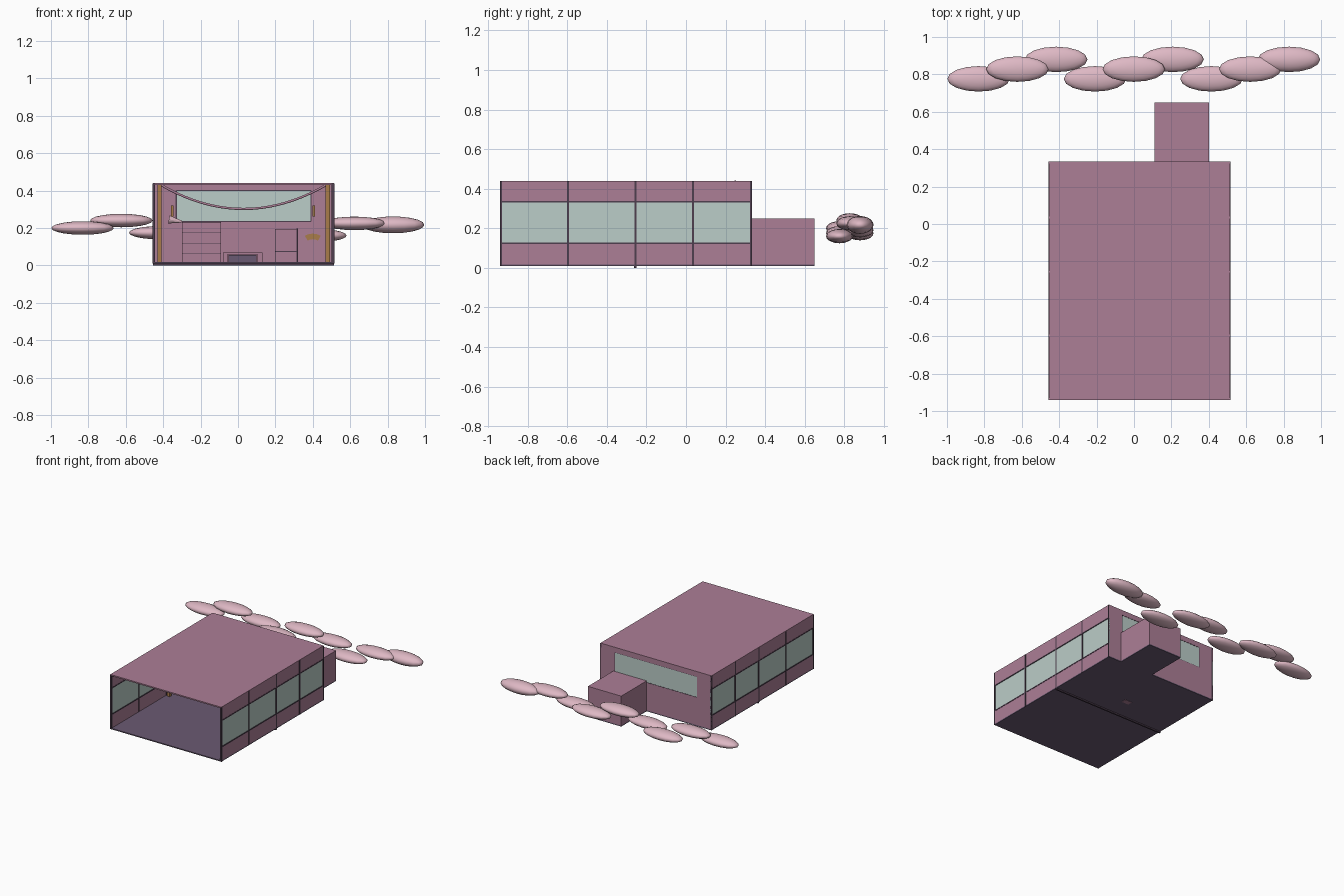
import bpy, bmesh, math
from mathutils import Vector

cube = bpy.data.objects.get("Cube")
if cube:
    bpy.data.objects.remove(cube, do_unlink=True)


def material(name, rgb):
    lin = [((c / 255 + 0.055) / 1.055) ** 2.4 for c in rgb] + [1]
    m = bpy.data.materials.new(name)
    m.use_nodes = True
    m.diffuse_color = lin
    m.node_tree.nodes["Principled BSDF"].inputs["Base Color"].default_value = lin
    return m


MAUVE = material("mauve wall", (172, 126, 150))
GLASS = material("pale glass", (187, 205, 200))
DARK = material("dark plum frame", (78, 62, 78))
FLOOR = material("purple floor", (106, 90, 114))
GOLD = material("ochre wood", (168, 124, 74))
PINK = material("cloud pink", (222, 184, 196))


def finish(name, bm, mat):
    mesh = bpy.data.meshes.new(name)
    bm.to_mesh(mesh)
    bm.free()
    mesh.materials.append(mat)
    obj = bpy.data.objects.new(name, mesh)
    bpy.context.collection.objects.link(obj)
    return obj


def box(name, x, y, z, mat):
    """Box from (min, max) pairs on each axis."""
    bm = bmesh.new()
    bmesh.ops.create_cube(bm, size=1)
    for v in bm.verts:
        v.co = [(r[0] + r[1]) / 2 + c * (r[1] - r[0]) for c, r in zip(v.co, (x, y, z))]
    return finish(name, bm, mat)


# Room extents
X0, X1, Y0, Y1, Z0, Z1 = -0.455, 0.513, -0.94, 0.333, 0.018, 0.44
SILL, HEAD, T = 0.125, 0.333, 0.01

box("floor", (X0, X1), (Y0, Y1), (0.01, Z0), FLOOR)
box("roof", (X0, X1), (Y0, Y1), (Z1 - T, Z1), MAUVE)
box("floor_beam", (X0, X1), (-0.262, -0.25), (0, 0.012), DARK)

# Side walls: solid bands, a glass strip and dark framing
for side, xa, xb in (("right", X0, X0 + T), ("left", X1 - T, X1)):
    box(side + "_lower_wall", (xa, xb), (Y0, Y1), (Z0, SILL), MAUVE)
    box(side + "_upper_wall", (xa, xb), (Y0, Y1), (HEAD, Z1 - T), MAUVE)
    box(side + "_glass", (xa + 0.002, xb - 0.002), (Y0, Y1), (SILL, HEAD), GLASS)
    frame = (xa - 0.002, xb + 0.002)
    for i, z in enumerate((SILL, HEAD)):
        box(f"{side}_rail_{i}", frame, (Y0, Y1), (z - 0.004, z + 0.004), DARK)
    for i, y in enumerate((Y0 + 0.004, -0.596, -0.255, 0.035, Y1 - 0.005)):
        box(f"{side}_mullion_{i}", frame, (y - 0.005, y + 0.005), (Z0 - 0.008, Z1 - 0.002), DARK)

# Back wall around its window
WX0, WX1, WZ0, WZ1 = -0.33, 0.39, 0.235, 0.40
back = (Y1 - T, Y1)
box("back_wall_low", (X0, X1), back, (Z0, WZ0), MAUVE)
box("back_wall_high", (X0, X1), back, (WZ1, Z1 - T), MAUVE)
box("back_wall_right", (X0, WX0), back, (WZ0, WZ1), MAUVE)
box("back_wall_left", (WX1, X1), back, (WZ0, WZ1), MAUVE)
box("back_glass", (WX0, WX1), (Y1 - 0.008, Y1 - 0.002), (WZ0, WZ1), GLASS)
trim = (Y1 - T - 0.003, Y1 - 0.001)
for i, z in enumerate((WZ0, WZ1)):
    box(f"back_window_rail_{i}", (WX0, WX1), trim, (z - 0.003, z + 0.003), DARK)
for i, x in enumerate((WX0, WX1)):
    box(f"back_window_stile_{i}", (x - 0.003, x + 0.003), trim, (WZ0, WZ1), DARK)

# Rear annex
box("annex", (0.11, 0.40), (Y1, 0.65), (Z0, 0.25), MAUVE)
box("annex_floor", (0.11, 0.40), (Y1, 0.65), (0.01, Z0), FLOOR)

# Inner posts
for name, x in (("right_post", -0.42), ("left_post", 0.48)):
    box(name, (x - 0.011, x + 0.011), (-0.266, -0.244), (Z0, Z1 - T), GOLD)

# Chest of drawers against the back wall
box("chest", (-0.30, -0.09), (0.22, Y1 - T), (Z0, 0.23), MAUVE)
for i in range(4):
    z = 0.063 + 0.056 * i
    box(f"chest_groove_{i}", (-0.30, -0.09), (0.217, 0.221), (z - 0.002, z + 0.002), DARK)

# Cabinet
box("cabinet", (0.197, 0.315), (0.24, Y1 - T), (Z0, 0.195), MAUVE)
box("cabinet_edge", (0.312, 0.322), (0.235, Y1 - T), (Z0, 0.198), DARK)
box("cabinet_groove", (0.197, 0.315), (0.237, 0.241), (0.073, 0.078), DARK)

# Low table with a cushion block beneath
box("table_top", (-0.08, 0.13), (-0.14, -0.02), (0.058, 0.07), MAUVE)
for i, x in enumerate((-0.08, 0.105)):
    box(f"table_leg_{i}", (x, x + 0.025), (-0.14, -0.02), (Z0, 0.058), MAUVE)
box("table_cushion", (-0.05, 0.10), (-0.12, -0.04), (Z0, 0.056), FLOOR)
box("floor_inset", (-0.03, 0.03), (-0.10, -0.06), (0.008, 0.0105), MAUVE)

# Wall disc with a painted fan
bm = bmesh.new()
bmesh.ops.create_cone(bm, cap_ends=True, segments=32, radius1=0.057, radius2=0.057, depth=0.008)
disc = finish("wall_disc", bm, MAUVE)
disc.rotation_euler.x = math.pi / 2
disc.location = (0.40, Y1 - T - 0.004, 0.155)
bm = bmesh.new()
rows = []
for r in (0.055, 0.085):
    rows.append([bm.verts.new((0.40 + r * math.sin(a), Y1 - T - 0.01, 0.085 + r * math.cos(a)))
                 for a in [math.radians(d) for d in range(-30, 31, 10)]])
for a, b, c, d in zip(rows[0], rows[0][1:], rows[1][1:], rows[1]):
    bm.faces.new((a, b, c, d))
finish("wall_fan", bm, GOLD)

# Sconces and a small horn-shaped shade
for name, x in (("right_sconce", -0.352), ("left_sconce", 0.405)):
    box(name, (x - 0.007, x + 0.007), (Y1 - T - 0.015, Y1 - T), (0.262, 0.32), GOLD)
bm = bmesh.new()
bmesh.ops.create_cone(bm, cap_ends=True, segments=12, radius1=0.022, radius2=0.005, depth=0.07)
shade = finish("horn_shade", bm, PINK)
shade.rotation_euler.y = math.radians(100)
shade.location = (-0.335, 0.27, 0.24)

# Hanging garland
curve = bpy.data.curves.new("garland", "CURVE")
curve.dimensions = "3D"
curve.bevel_depth = 0.007
curve.bevel_resolution = 1
spline = curve.splines.new("POLY")
spline.points.add(20)
for i, p in enumerate(spline.points):
    t = i / 10 - 1
    p.co = (0.03 + 0.45 * t, 0.25, 0.302 + 0.133 * t * t, 1)
curve.materials.append(MAUVE)
bpy.context.collection.objects.link(bpy.data.objects.new("garland", curve))

# Row of flat clouds behind the room
heights = (0.20, 0.24, 0.175, 0.175, 0.24, 0.19, 0.16, 0.225, 0.217)
for i, z in enumerate(heights):
    bm = bmesh.new()
    bmesh.ops.create_uvsphere(bm, u_segments=16, v_segments=10, radius=1)
    thick = 0.045 if i == 8 else 0.036
    bmesh.ops.scale(bm, vec=Vector((0.167, 0.068, thick)), verts=bm.verts)
    for f in bm.faces:
        f.smooth = True
    cloud = finish(f"cloud_{i}", bm, PINK)
    cloud.location = (-0.831 + 0.2075 * i, 0.776 + 0.052 * (i % 3), z)
